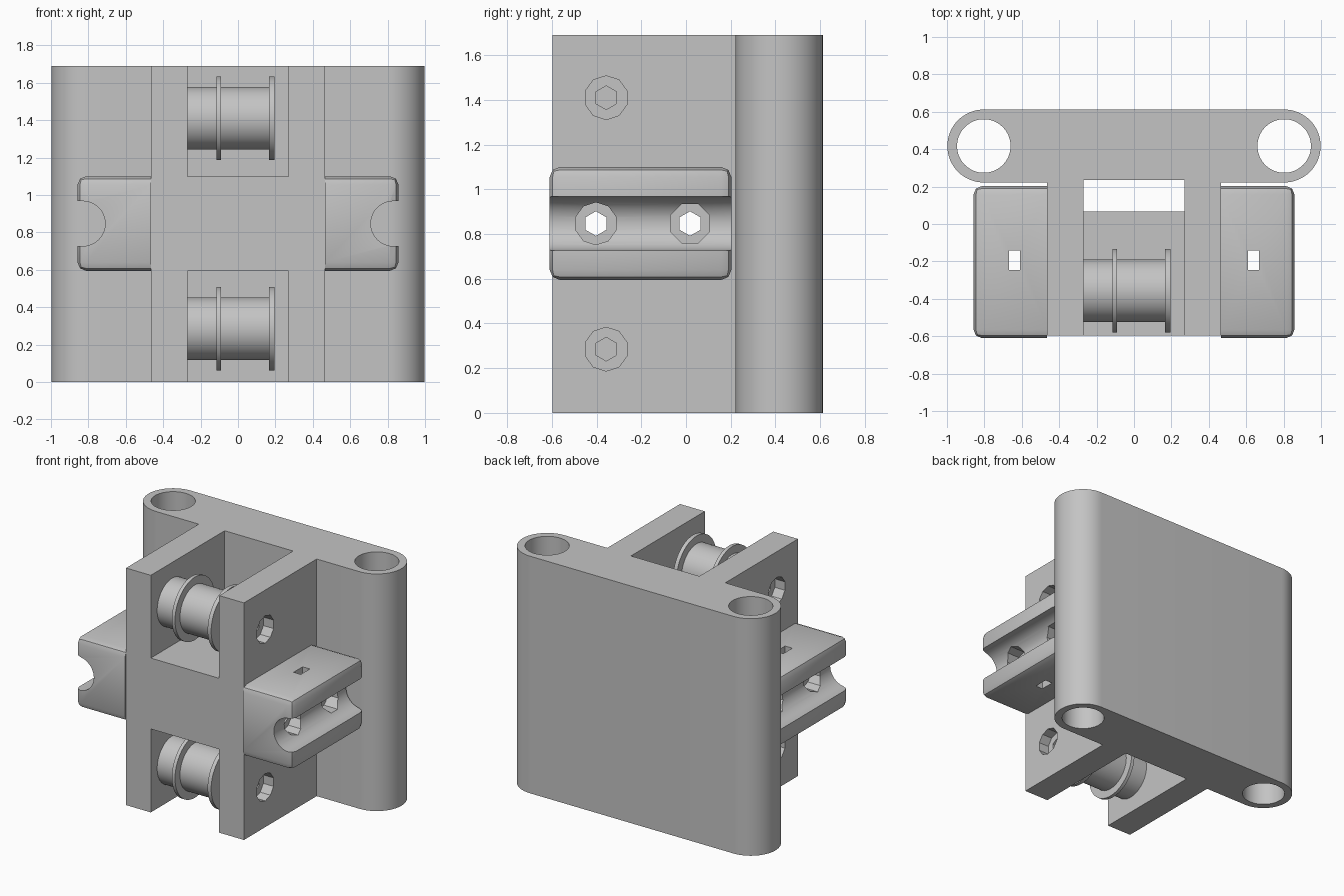
import bpy, bmesh
from math import pi, sin, cos

cube = bpy.data.objects.get("Cube")
if cube:
    bpy.data.objects.remove(cube, do_unlink=True)

grey = bpy.data.materials.new("plain grey")
grey.use_nodes = True
GREY = (0.55, 0.55, 0.55, 1)
grey.diffuse_color = GREY
grey.node_tree.nodes["Principled BSDF"].inputs["Base Color"].default_value = GREY

HEIGHT, MID = 1.69, 0.847
PULLEY_Z = (0.285, 1.41)
PULLEY_Y = -0.357


def circle(u, v, r, n=64, start=pi / 2, sweep=2 * pi):
    steps = n if sweep > 6 else n + 1
    return [(u + r * cos(start + sweep * i / n), v + r * sin(start + sweep * i / n))
            for i in range(steps)]


def rect(u0, u1, v0, v1):
    return [(u0, v0), (u1, v0), (u1, v1), (u0, v1)]


def prism(name, profile, axis, lo, hi):
    """Extrude a 2D profile along an axis; x uses (y, z), y uses (x, z), z uses (x, y)."""
    place = {"x": lambda u, v, d: (d, u, v),
             "y": lambda u, v, d: (u, d, v),
             "z": lambda u, v, d: (u, v, d)}[axis]
    bm = bmesh.new()
    ends = [[bm.verts.new(place(u, v, d)) for u, v in profile] for d in (lo, hi)]
    for ring in ends:
        bm.faces.new(ring)
    n = len(profile)
    for i in range(n):
        j = (i + 1) % n
        bm.faces.new((ends[0][i], ends[0][j], ends[1][j], ends[1][i]))
    bmesh.ops.recalc_face_normals(bm, faces=bm.faces)
    mesh = bpy.data.meshes.new(name)
    bm.to_mesh(mesh)
    bm.free()
    mesh.materials.append(grey)
    obj = bpy.data.objects.new(name, mesh)
    bpy.context.collection.objects.link(obj)
    return obj


def activate(obj):
    bpy.ops.object.select_all(action="DESELECT")
    obj.select_set(True)
    bpy.context.view_layer.objects.active = obj


def combine(obj, others, operation="DIFFERENCE"):
    """Apply booleans one at a time, then drop the helper objects."""
    activate(obj)
    for other in others:
        mod = obj.modifiers.new("boolean", "BOOLEAN")
        mod.operation, mod.solver, mod.object = operation, "EXACT", other
        bpy.ops.object.modifier_apply(modifier=mod.name)
        bpy.data.objects.remove(other, do_unlink=True)


def smooth(obj, angle=0.5):
    activate(obj)
    bpy.ops.object.shade_smooth_by_angle(angle=angle)


def bolt_holes():
    """Hexagonal holes running sideways through the middle."""
    return [prism("hole_cutter", circle(y, MID, 0.055, 6), "x", -1.2, 1.2)
            for y in (-0.403, 0.018)]


# Back plate with rounded ends, joined to the forward block
outline = (circle(0.803, 0.417, 0.195, 32, -pi / 2, pi)
           + circle(-0.803, 0.417, 0.195, 32, pi / 2, pi))
frame = prism("frame", outline, "z", 0, HEIGHT)
block = prism("block", rect(-0.465, 0.465, -0.597, 0.3), "z", 0, HEIGHT)
combine(frame, [block], "UNION")

# Rod holes, pulley pockets, belt slot and bolt holes
cutters = [prism("rod_cutter", circle(x, 0.417, 0.143), "z", -0.1, HEIGHT + 0.1)
           for x in (-0.803, 0.803)]
cutters += [prism("pocket_cutter", rect(-0.27, 0.27, -0.8, 0.235), "z", lo, hi)
            for lo, hi in ((-0.1, 0.595), (1.1, HEIGHT + 0.1))]
cutters.append(prism("slot_cutter", rect(-0.27, 0.27, 0.067, 0.235), "z", 0.4, 1.3))
cutters += bolt_holes()
for z in PULLEY_Z:
    cutters.append(prism("axle_cutter", circle(PULLEY_Y, z, 0.053, 6), "x", -0.7, 0.7))
    for side in (-1, 1):
        cutters.append(prism("recess_cutter", circle(PULLEY_Y, z, 0.098, 10), "x",
                             side * 0.385, side * 0.6))
combine(frame, cutters)
smooth(frame)

# Grooved side clamps with softened outer edges
for side, label in ((1, "left"), (-1, "right")):
    root = side * 0.465
    clamp = prism(label + "_clamp", rect(-0.61, 0.203, 0.595, 1.1), "x", root, side * 0.858)
    bm = bmesh.new()
    bm.from_mesh(clamp.data)
    outer = [e for e in bm.edges if not all(abs(v.co.x - root) < 0.001 for v in e.verts)]
    bmesh.ops.bevel(bm, geom=outer, offset=0.045, segments=2, profile=0.5, affect="EDGES")
    bm.to_mesh(clamp.data)
    bm.free()

    groove = circle(side * 0.83, MID, 0.12, 24, pi / 2, side * pi)
    groove += [(side * 1.0, MID - 0.12), (side * 1.0, MID + 0.12)]
    cutters = [prism("groove_cutter", groove, "y", -0.8, 0.4),
               prism("tie_slot_cutter",
                     rect(side * 0.61, side * 0.667, -0.245, -0.143), "z", 0.4, 1.3)]
    for y, n in ((-0.403, 10), (0.018, 8)):
        cutters.append(prism("nut_cutter", circle(y, MID, 0.095, n, pi / n), "x",
                             side * 0.64, side * 1.0))
    combine(clamp, cutters + bolt_holes())
    smooth(clamp)

# Flanged pulleys
for z, label in zip(PULLEY_Z, ("lower", "upper")):
    pulley = prism(label + "_pulley", circle(PULLEY_Y, z, 0.168), "x", -0.27, 0.18)
    flanges = [prism("flange", circle(PULLEY_Y, z, 0.224), "x", lo, hi)
               for lo, hi in ((-0.115, -0.09), (0.167, 0.195))]
    combine(pulley, flanges, "UNION")
    smooth(pulley)
